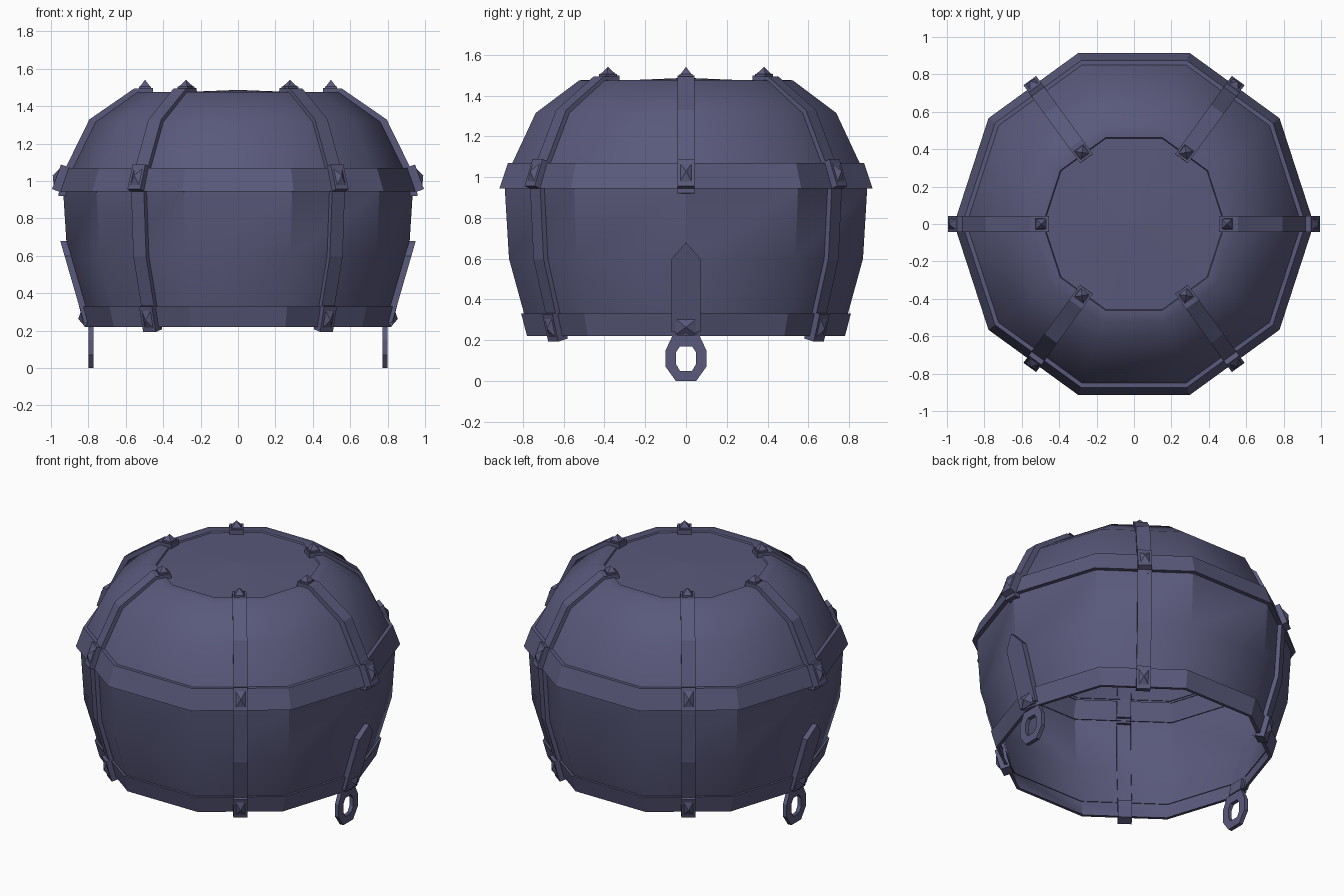
import bpy, bmesh, math
from mathutils import Vector, Matrix

if "Cube" in bpy.data.objects:
    bpy.data.objects.remove(bpy.data.objects["Cube"])

mat = bpy.data.materials.new("dark_violet_metal")
mat.diffuse_color = (0.10, 0.10, 0.20, 1)
mat.use_nodes = True
mat.node_tree.nodes["Principled BSDF"].inputs["Base Color"].default_value = mat.diffuse_color
C18 = math.cos(math.radians(18))   # apothem / radius of the ten-sided plan


def make(name, verts, faces, turn=0, smooth=False, recalc=True):
    me = bpy.data.meshes.new(name)
    me.from_pydata([tuple(v) for v in verts], [], faces)
    me.transform(Matrix.Rotation(math.radians(turn), 4, 'Z'))
    if recalc:
        bm = bmesh.new()
        bm.from_mesh(me)
        bmesh.ops.recalc_face_normals(bm, faces=bm.faces)
        bm.to_mesh(me)
        bm.free()
    ob = bpy.data.objects.new(name, me)
    bpy.context.collection.objects.link(ob)
    me.materials.append(mat)
    if smooth:
        bpy.ops.object.select_all(action='DESELECT')
        ob.select_set(True)
        bpy.context.view_layer.objects.active = ob
        bpy.ops.object.shade_smooth_by_angle(angle=math.radians(35))
    return ob


def lathe(name, profile, smooth=False, tip=None):
    """Ten-sided ring of (radius, z) points running upward; tip closes the top."""
    verts, faces, n = [], [], 10
    for r, z in profile:
        for i in range(n):
            a = math.tau * i / n
            verts.append((r * math.cos(a), r * math.sin(a), z))
    for k in range(len(profile) - 1):
        for i in range(n):
            j = (i + 1) % n
            faces.append((k*n + i, k*n + j, k*n + n + j, k*n + n + i))
    if tip is not None:
        verts.append((0, 0, tip))
        base = (len(profile) - 1) * n
        faces += [(base + i, base + (i + 1) % n, len(verts) - 1) for i in range(n)]
    return make(name, verts, faces, smooth=smooth, recalc=False)


def strap(name, path, turn, half=0.042, thick=0.026, sink=0.02):
    """Flat strip following (r, z) points, raised off the shell."""
    pts = [Vector(p) for p in path]
    verts, faces = [], []
    for i, p in enumerate(pts):
        t = (pts[min(i + 1, len(pts) - 1)] - pts[max(i - 1, 0)]).normalized()
        nrm = Vector((-t.y, t.x))          # outward for paths running downward
        o, q = p + nrm * thick, p - nrm * sink
        verts += [(q.x, -half, q.y), (o.x, -half, o.y), (o.x, half, o.y), (q.x, half, q.y)]
    for i in range(len(pts) - 1):
        for k in range(3):
            a = i * 4 + k
            faces.append((a, a + 1, a + 5, a + 4))
    e = len(verts) - 4
    faces += [(0, 1, 2, 3), (e, e + 1, e + 2, e + 3)]
    make(name, verts, faces, turn)


def stud(name, r, z, tilt, turn, a, b, h, peak, inset=0.65, sink=0.03):
    """Block with a four-sided point; tilt is the outward direction above level."""
    t = math.radians(tilt)
    out = Vector((math.cos(t), 0, math.sin(t)))
    up = Vector((-math.sin(t), 0, math.cos(t)))
    side = Vector((0, 1, 0))
    verts, sq = [], ((-1, -1), (1, -1), (1, 1), (-1, 1))
    for s, d in ((1, -sink), (1, h), (inset, h)):
        verts += [Vector((r, 0, z)) + out * d + side * (a * s * u) + up * (b * s * v) for u, v in sq]
    verts.append(Vector((r, 0, z)) + out * (h + peak))
    faces = [(0, 1, 2, 3)]
    for i in range(4):
        j = (i + 1) % 4
        faces += [(i, j, 4 + j, 4 + i), (4 + i, 4 + j, 8 + j, 8 + i), (8 + i, 8 + j, 12)]
    make(name, verts, faces, turn)


# Shell walls, dome and slightly raised cap
lathe("lower_wall", [(0.815, 0.23), (0.835, 0.33), (0.913, 0.60), (0.935, 0.95)], smooth=True)
lathe("dome", [(0.90, 1.06), (0.775, 1.315), (0.55, 1.475), (0.487, 1.477)], smooth=True)
lathe("cap", [(0.487, 1.477), (0.482, 1.468)], tip=1.487)

# Horizontal bands
lathe("middle_band", [(0.93, 0.945), (0.962, 0.945), (0.918, 1.07), (0.89, 1.07)])
lathe("bottom_band", [(0.80, 0.22), (0.82, 0.22), (0.85, 0.33), (0.83, 0.33)])

# Vertical straps with pointed studs
dome_path = [(0.455, 1.472), (0.545, 1.470), (0.775, 1.312), (0.893, 1.07), (0.93, 1.0), (0.933, 0.92)]
wall_path = [(0.935, 0.96), (0.913, 0.60), (0.835, 0.33), (0.815, 0.21)]
for ang in (0, 54, 126, 180, 234, 306):
    on_corner = ang % 180 == 0
    f = 1 if on_corner else C18
    strap("dome_strap", [(r * f, z) for r, z in dome_path], ang)
    stud("top_stud", 0.497 * f, 1.485, 90, ang, 0.032, 0.032, 0.02, 0.036, inset=0.85)
    stud("band_stud", 0.942 * f, 1.012, 20, ang, 0.042, 0.07, 0.03, 0.022)
    if not on_corner:
        strap("wall_strap", [(r * f, z) for r, z in wall_path], ang)
        stud("bottom_stud", 0.835 * f, 0.268, -15, ang, 0.042, 0.07, 0.03, 0.02)

# Side plates with hanging rings
plate = [(-0.07, 0.24), (0.07, 0.24), (0.07, 0.60), (0, 0.68), (-0.07, 0.60)]
ring_out = [(-0.05, 0), (0.05, 0), (0.1, 0.07), (0.1, 0.15), (0.065, 0.225), (-0.065, 0.225), (-0.1, 0.15), (-0.1, 0.07)]
ring_in = [(-0.03, 0.05), (0.03, 0.05), (0.05, 0.085), (0.05, 0.14), (0.03, 0.17), (-0.03, 0.17), (-0.05, 0.14), (-0.05, 0.085)]
for ang in (0, 180):
    verts = []
    for d in (0, -0.035):
        verts += [(0.823 + (z - 0.24) * 0.29 + d, y, z) for y, z in plate]
    faces = [(0, 1, 2, 3, 4), (9, 8, 7, 6, 5)]
    faces += [(i, (i + 1) % 5, (i + 1) % 5 + 5, i + 5) for i in range(5)]
    make("side_plate", verts, faces, ang)
    stud("ring_stud", 0.815, 0.27, -10, ang, 0.052, 0.04, 0.018, 0.022, inset=0.95)
    verts, faces = [], []
    for x in (0.772, 0.798):
        verts += [(x, y, z) for y, z in ring_out] + [(x, y, z) for y, z in ring_in]
    for i in range(8):
        j = (i + 1) % 8
        faces += [(i, j, 8 + j, 8 + i), (16 + i, 16 + j, 24 + j, 24 + i),
                  (i, j, 16 + j, 16 + i), (8 + i, 8 + j, 24 + j, 24 + i)]
    make("hanging_ring", verts, faces, ang)
